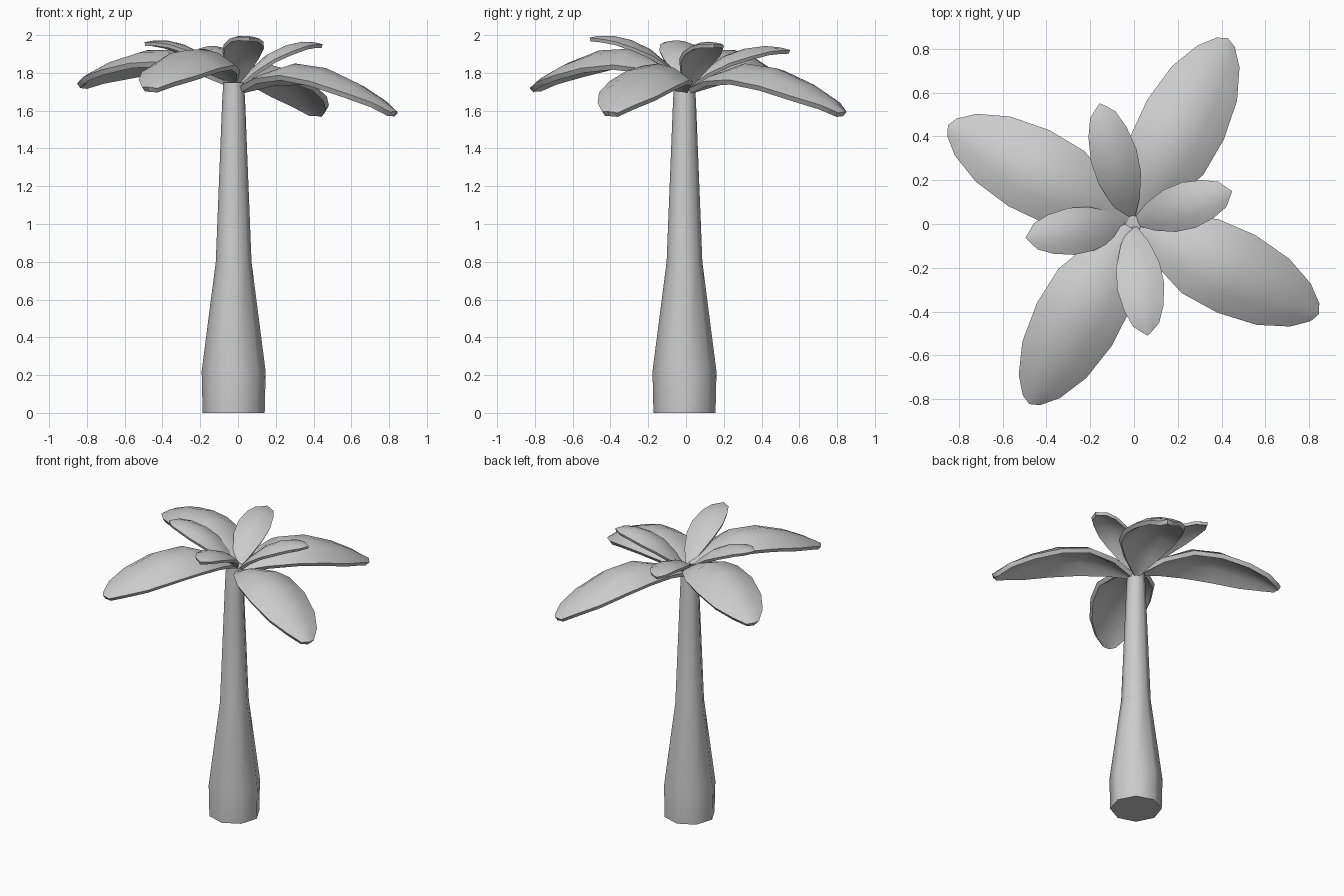
import bpy
import bmesh
from math import radians, cos, sin

cube = bpy.data.objects.get("Cube")
if cube:
    bpy.data.objects.remove(cube, do_unlink=True)

grey = bpy.data.materials.new("plain_grey")
grey.use_nodes = True
grey.diffuse_color = (0.6, 0.6, 0.6, 1)
grey.node_tree.nodes["Principled BSDF"].inputs["Base Color"].default_value = (0.6, 0.6, 0.6, 1)


def make_object(name, bm, sharp_angle):
    bmesh.ops.recalc_face_normals(bm, faces=bm.faces)
    mesh = bpy.data.meshes.new(name)
    bm.to_mesh(mesh)
    bm.free()
    mesh.materials.append(grey)
    obj = bpy.data.objects.new(name, mesh)
    bpy.context.collection.objects.link(obj)
    bpy.ops.object.select_all(action='DESELECT')
    obj.select_set(True)
    bpy.context.view_layer.objects.active = obj
    bpy.ops.object.shade_smooth_by_angle(angle=radians(sharp_angle))
    return obj


# Trunk: eight-sided tapering column
bm = bmesh.new()
rings = []
for z, r in ((0, 0.165), (0.22, 0.17), (0.8, 0.095), (1.65, 0.061), (1.75, 0.055)):
    rings.append([bm.verts.new((-0.023 + r * cos(radians(45 * k + 5)),
                                -0.008 + r * sin(radians(45 * k + 5)), z))
                  for k in range(8)])
for low, high in zip(rings, rings[1:]):
    for k in range(8):
        n = (k + 1) % 8
        bm.faces.new((low[k], low[n], high[n], high[k]))
bm.faces.new(rings[0])
bm.faces.new(rings[-1])
make_object("trunk", bm, 50)

# Leaf profiles: distance along, half width, ridge height
STEPS = (0, 0.15, 0.35, 0.55, 0.75, 0.9, 1)
BIG_WIDTH = (0.025, 0.115, 0.188, 0.197, 0.168, 0.108, 0.045)
BIG_HEIGHT = (1.72, 1.79, 1.85, 1.825, 1.745, 1.66, 1.595)
SMALL_WIDTH = (0.02, 0.065, 0.1, 0.108, 0.09, 0.06, 0.025)
SMALL_HEIGHT = (1.74, 1.82, 1.9, 1.945, 1.965, 1.962, 1.952)
ACROSS = (-1, -0.5, 0, 0.5, 1)


def leaf(name, angle, length, widths, heights, lift, slope, camber, thickness):
    a = radians(angle)
    roll = 0.09 * cos(radians(107 - angle))   # the whole crown leans a little
    bm = bmesh.new()
    rows = []
    for t, w, h in zip(STEPS, widths, heights):
        row = []
        for c in ACROSS:
            s = c * w
            r = 0.02 + (length - 0.02) * t
            if t == 1:
                r -= 0.02 * abs(c)
            row.append(bm.verts.new((r * cos(a) - s * sin(a) - 0.01,
                                     r * sin(a) + s * cos(a) + 0.005,
                                     h + lift + slope * t + roll * s - camber * s * s)))
        rows.append(row)
    for p, q in zip(rows, rows[1:]):
        for k in range(len(ACROSS) - 1):
            bm.faces.new((p[k], q[k], q[k + 1], p[k + 1]))
    obj = make_object(name, bm, 40)
    # Give the blade its thickness below the top surface
    solid = obj.modifiers.new("thickness", 'SOLIDIFY')
    solid.thickness = thickness
    solid.offset = -1
    bpy.ops.object.modifier_apply(modifier=solid.name)
    bpy.ops.object.shade_smooth_by_angle(angle=radians(40))


# Four long drooping leaves
for name, angle, lift, slope in (("large_leaf_left", -26, 0, 0),
                                 ("large_leaf_back", 62.5, 0, 0),
                                 ("large_leaf_right", 152, 0.03, 0.12),
                                 ("large_leaf_front", -119.5, 0.05, 0.08)):
    leaf(name, angle, 0.95, BIG_WIDTH, BIG_HEIGHT, lift, slope, 2.1, 0.03)

# Four short upright leaves
for name, angle, length, lift, slope in (("small_leaf_left", 17.5, 0.48, 0, 0),
                                         ("small_leaf_back", 105, 0.565, 0, -0.03),
                                         ("small_leaf_right", 188, 0.49, 0, 0.01),
                                         ("small_leaf_front", -82, 0.52, 0.02, 0.015)):
    leaf(name, angle, length, SMALL_WIDTH, SMALL_HEIGHT, lift, slope, 2.8, 0.02)
